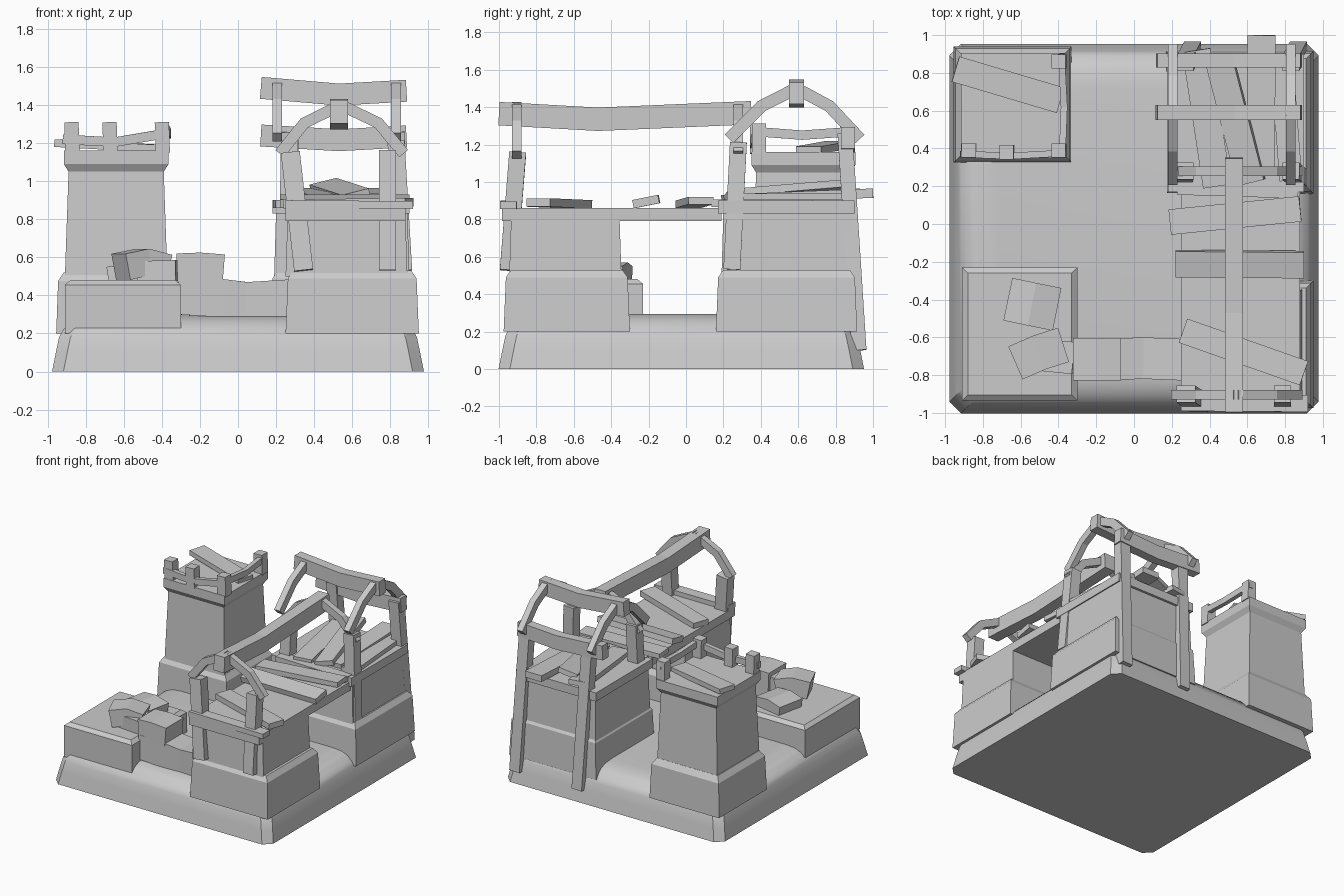
import bpy, bmesh
from mathutils import Vector

if "Cube" in bpy.data.objects:
    bpy.data.objects.remove(bpy.data.objects["Cube"])


def mesh_from_rings(name, rings, smooth=False):
    """Skin a stack of equal-sized point rings and cap both ends."""
    bm = bmesh.new()
    vr = [[bm.verts.new(p) for p in r] for r in rings]
    n = len(vr[0])
    for a, b in zip(vr, vr[1:]):
        for i in range(n):
            bm.faces.new((a[i], a[(i + 1) % n], b[(i + 1) % n], b[i]))
    bm.faces.new(vr[0][::-1])
    bm.faces.new(vr[-1])
    bmesh.ops.recalc_face_normals(bm, faces=bm.faces)
    me = bpy.data.meshes.new(name)
    bm.to_mesh(me)
    bm.free()
    ob = bpy.data.objects.new(name, me)
    bpy.context.collection.objects.link(ob)
    if smooth:
        bpy.context.view_layer.objects.active = ob
        ob.select_set(True)
        bpy.ops.object.shade_smooth_by_angle(angle=0.6)
        ob.select_set(False)
    return ob


def tower_part(name, x0, x1, y0, y1, profile):
    """Rectangular block; profile is (inset, z) pairs."""
    return mesh_from_rings(name, [[(x0 + i, y0 + i, z), (x1 - i, y0 + i, z),
                                   (x1 - i, y1 - i, z), (x0 + i, y1 - i, z)] for i, z in profile])


def beam(name, pts, w, h, up=(0, 0, 1)):
    """Rectangular timber along a path; w across, h along up."""
    pts = [Vector(p) for p in pts]
    rings = []
    for k, p in enumerate(pts):
        t = (pts[min(k + 1, len(pts) - 1)] - pts[max(k - 1, 0)]).normalized()
        s = Vector(up).cross(t).normalized() * w / 2
        u = t.cross(s).normalized() * h / 2
        rings.append([p - s - u, p + s - u, p + s + u, p - s + u])
    return mesh_from_rings(name, rings)


def post(name, bottom, top, w, d):
    return beam(name, [bottom, top], w, d, up=(0, 1, 0))


# ground slab with softly rounded upper edge and clipped corners
rings = []
for h, z in [(.977, 0), (.957, .1), (.94, .18), (.915, .225), (.875, .265), (.82, .287), (.74, .295)]:
    c, o = .06, -.025
    rings.append([(x, y + o, z) for x, y in
                  [(h - c, -h), (h, -h + c), (h, h - c), (h - c, h),
                   (-h + c, h), (-h, h - c), (-h, -h + c), (-h + c, -h)]])
mesh_from_rings("ground_slab", rings, True)

# stone footings: back left, back right, front right, front left
foot = [(0, .2), (.012, .49), (.04, .53)]
tower_part("watch_tower_footing", -.955, -.33, .325, .94, [(0, .2), (.01, .475), (.04, .52)])
tower_part("back_house_footing", .17, .95, .16, .915, foot)
tower_part("front_house_footing", .25, .95, -.975, -.3, foot)
tower_part("ruin_footing", -.91, -.3, -.935, -.23, [(0, .2), (0, .455), (.03, .48)])

# tower bodies
tower_part("watch_tower_body", -.91, -.37, .355, .9,
           [(0, .48), (.02, 1.05), (-.005, 1.09), (-.005, 1.16)])
tower_part("back_house_body", .19, .9, .19, .89, [(0, .5), (.01, .84)])
tower_part("front_house_body", .25, .89, -.945, -.345, [(0, .5), (.01, .8)])
tower_part("back_house_deck", .18, .9, .17, .9, [(0, .83), (0, .9)])
tower_part("bridge_deck", .25, .88, -.985, .19, [(0, .79), (0, .86)])

# watch tower railing and fallen board
for i, (x, y) in enumerate([(-.87, .39), (-.67, .38), (-.395, .39), (-.395, .86)]):
    post(f"railing_post_{i}", (x, y, 1.15), (x - .005, y, 1.31), .075, .075)
beam("railing_front", [(-.92, .37, 1.22), (-.65, .36, 1.205), (-.38, .375, 1.25)], .035, .05)
beam("railing_side", [(-.38, .36, 1.27), (-.37, .62, 1.25), (-.385, .9, 1.27)], .035, .05)
beam("watch_tower_board", [(-.945, .82, 1.2), (-.39, .655, 1.17)], .14, .04)

# back house posts: short at the front, long leaning props at the back
for n, x in (("left", .28), ("right", .84)):
    post(f"back_house_front_post_{n}", (x + (.03 if x > .5 else -.02), .245, .53), (x - .01, .28, 1.21), .09, .09)
    post(f"back_house_back_post_{n}", (x + .03, .925, .1), (x - .01, .85, 1.26), .09, .08)

# back house roof frame: ridge along x
beam("back_ridge", [(.12, .59, 1.49), (.53, .59, 1.455), (.885, .59, 1.475)], .08, .115)
beam("back_eave_beam", [(.12, .865, 1.24), (.53, .865, 1.215), (.885, .865, 1.235)], .075, .115)
for n, x in (("left", .205), ("right", .83)):
    for side, end in (("front", -.36), ("back", .34)):
        beam(f"back_rafter_{side}_{n}",
             [(x, .59 + end, 1.23), (x, .59 + end * .52, 1.405), (x, .59, 1.5)], .05, .065)

# front house posts
post("front_house_post_left", (.345, -.95, .53), (.275, -.9, 1.15), .1, .09)
post("front_house_post_right", (.785, -.95, .53), (.785, -.9, 1.16), .09, .09)

# bridge roof frame: ridge along y with sagging middle
beam("bridge_ridge", [(.53, -1, 1.365), (.53, -.47, 1.335), (.53, .35, 1.37)], .095, .125)
for n, y in (("front", -.905), ("back", .28)):
    for side, end in (("left", -.32), ("right", .33)):
        beam(f"bridge_rafter_{n}_{side}",
             [(.54 + end, y, 1.145), (.54 + end * .6, y, 1.305), (.54, y, 1.4)], .05, .06)

# loose boards on the bridge and front house
beam("bridge_board_back", [(.19, .01, .88), (.88, .08, .9)], .135, .04)
beam("bridge_board_mid", [(.22, -.21, .895), (.9, -.215, .895)], .14, .045, up=(0, -.2, 1))
beam("front_board", [(.26, -.565, .88), (.9, -.79, .89)], .135, .045)
beam("front_cross_board", [(.25, -.945, .88), (.92, -.95, .875)], .09, .04)
beam("bridge_edge_board", [(.23, .2, .885), (.87, .18, .885)], .09, .04)

# loose boards on the back house
beam("back_board_left", [(.44, .2, .91), (.33, .92, .945)], .15, .04)
beam("back_board_mid", [(.62, .22, .925), (.45, .88, .98)], .15, .04, up=(-.25, 0, 1))
beam("back_board_right", [(.67, .26, .91), (.675, 1.0, .94)], .15, .05)
beam("back_board_edge", [(.83, .23, .92), (.78, .9, .92)], .12, .035)

# broken garden wall and tumbled stones
beam("garden_wall", [(-.32, -.72, .4), (-.08, -.715, .385), (.05, -.71, .37), (.3, -.72, .385)], .22, .2)
beam("wall_stone", [(-.32, -.715, .545), (-.2, -.715, .55), (-.075, -.715, .54)], .225, .15)
beam("wall_stone_low", [(-.52, -.69, .525), (-.32, -.71, .53)], .17, .11)
beam("tumbled_stone_front", [(-.615, -.73, .55), (-.5, -.68, .575), (-.39, -.645, .545)], .19, .14)
beam("tumbled_stone_back", [(-.66, -.4, .5), (-.54, -.425, .52), (-.415, -.45, .5)], .23, .1)
